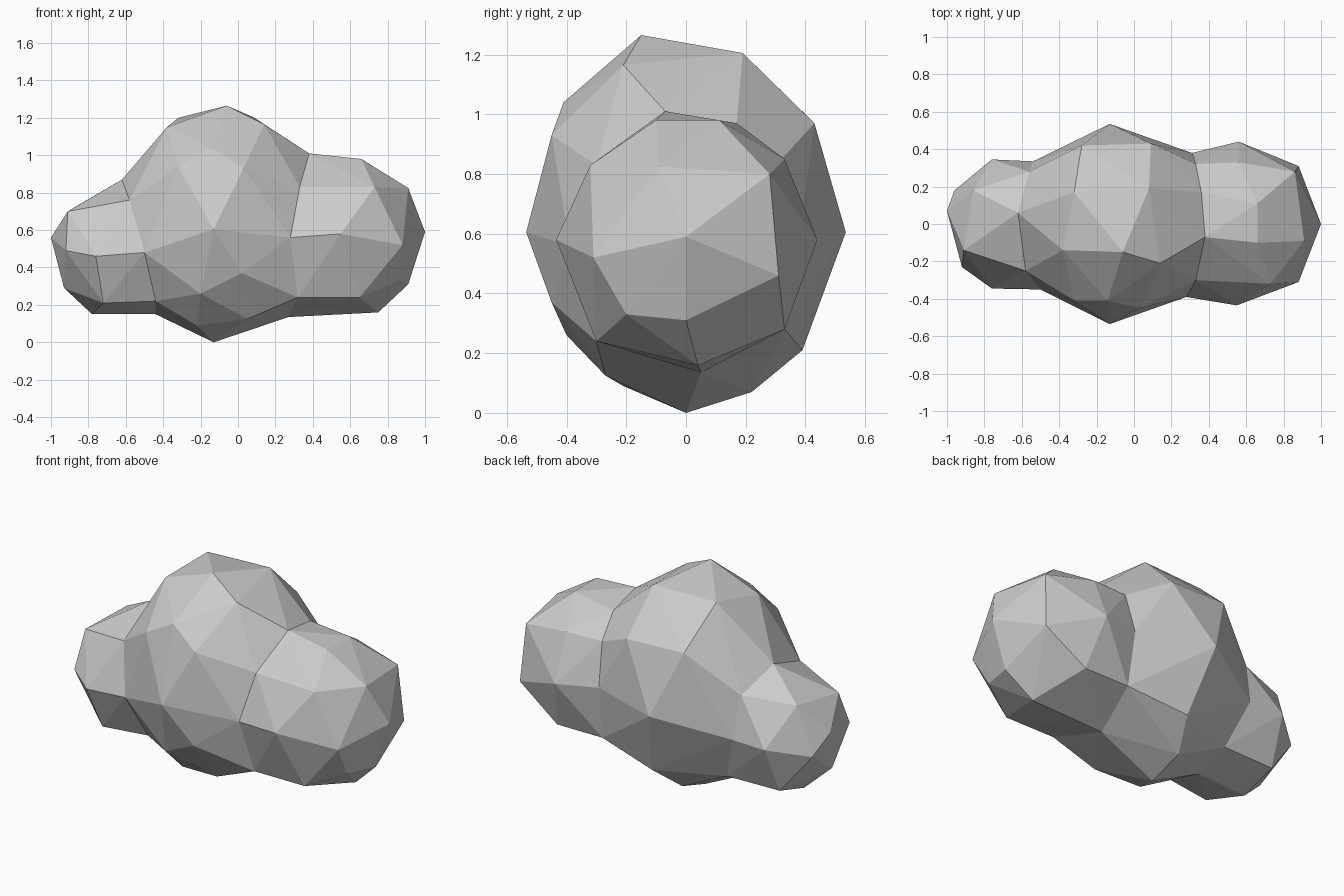
import bpy, bmesh


def faceted_lobe(name, points):
    """Flat-faced lump: the convex skin around a handful of corner points."""
    bm = bmesh.new()
    for p in points:
        bm.verts.new(p)
    res = bmesh.ops.convex_hull(bm, input=bm.verts[:])
    loose = [v for v in bm.verts if not v.link_faces]
    bmesh.ops.delete(bm, geom=loose, context='VERTS')
    bmesh.ops.recalc_face_normals(bm, faces=bm.faces[:])
    mesh = bpy.data.meshes.new(name)
    bm.to_mesh(mesh)
    bm.free()
    ob = bpy.data.objects.new(name, mesh)
    bpy.context.collection.objects.link(ob)
    return ob


# creases where the side lobes meet the middle
right_seam = [
    (.38, -.07, 1.01), (.33, -.30, .83), (.28, -.39, .56), (.32, -.30, .24),
    (.27, .05, .135), (.32, .33, .28), (.31, .38, .60), (.33, .32, .85),
    (.36, .17, .97)]
left_seam = [
    (-.62, .06, .87), (-.58, -.25, .76), (-.50, -.35, .48), (-.44, -.22, .22),
    (-.44, .02, .15), (-.44, .24, .22), (-.54, .335, .50), (-.56, .28, .75)]

# middle lobe: crown, belt, underside
crown = [
    (-.06, -.15, 1.265), (.14, -.21, 1.165), (-.38, -.14, 1.15),
    (-.32, .17, 1.20), (.08, .19, 1.205), (-.14, -.41, 1.04),
    (-.32, -.41, .94), (.03, -.45, .93), (-.28, .42, .98), (.09, .43, .97)]
belt = [(-.13, -.535, .605), (-.13, .535, .605)]
underside = [
    (-.20, -.40, .26), (.02, -.45, .37), (.05, -.27, .125), (-.22, -.21, .09),
    (-.13, 0, 0), (-.05, .39, .21), (-.13, .22, .07)]
faceted_lobe("middle_lobe", crown + belt + underside + right_seam + left_seam)

# right lobe
right_outer = [
    (1, 0, .59), (.88, -.31, .52), (.91, -.09, .825), (.86, .28, .80),
    (.88, .31, .46), (.91, 0, .31), (.86, -.20, .33), (.66, -.10, .98),
    (.66, .11, .98), (.73, -.32, .83), (.55, -.435, .58), (.56, .44, .58),
    (.56, .33, .85), (.75, .04, .16), (.65, -.30, .24), (.62, .33, .28)]
faceted_lobe("right_lobe", right_outer + right_seam)

# left lobe
left_outer = [
    (-1, .07, .56), (-.91, -.14, .70), (-.86, .18, .73), (-.92, -.23, .49),
    (-.96, .18, .45), (-.76, -.345, .46), (-.76, .345, .50),
    (-.93, -.05, .29), (-.78, 0, .15), (-.72, -.25, .21), (-.78, .23, .22)]
faceted_lobe("left_lobe", left_outer + left_seam)
